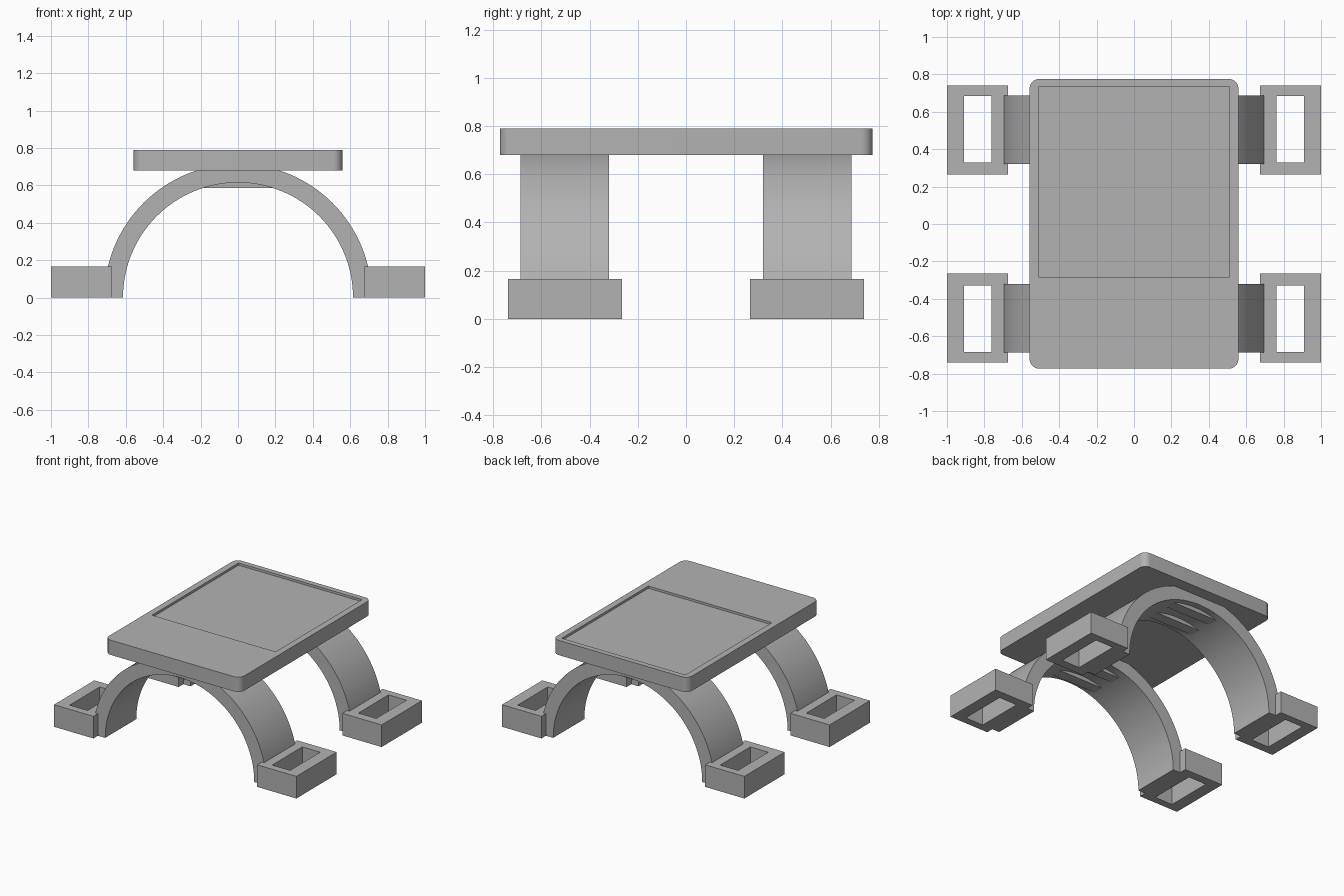
import bpy
import bmesh
from math import sin, cos, pi, radians

cube = bpy.data.objects.get("Cube")
if cube:
    bpy.data.objects.remove(cube, do_unlink=True)

grey = bpy.data.materials.new("mid_grey")
grey.use_nodes = True
colour = (0.45, 0.45, 0.45, 1)
grey.diffuse_color = colour
grey.node_tree.nodes["Principled BSDF"].inputs["Base Color"].default_value = colour


def rounded_rect(x0, x1, y0, y1, r=0.0, steps=0):
    """Counter-clockwise outline, one point per corner when steps is 0."""
    pts = []
    for i, (cx, cy) in enumerate([(x1 - r, y1 - r), (x0 + r, y1 - r),
                                  (x0 + r, y0 + r), (x1 - r, y0 + r)]):
        for k in range(steps + 1):
            a = (i + k / max(steps, 1)) * pi / 2
            pts.append((cx + r * cos(a), cy + r * sin(a)))
    return pts


def stack(name, loops, closed_ring=False):
    """Skin matching 3D loops; cap the ends, or join last to first."""
    bm = bmesh.new()
    rows = [[bm.verts.new(p) for p in loop] for loop in loops]
    n = len(rows[0])
    pairs = list(zip(rows, rows[1:]))
    if closed_ring:
        pairs.append((rows[-1], rows[0]))
    else:
        bm.faces.new(rows[0][::-1])
        bm.faces.new(rows[-1])
    for a, b in pairs:
        for i in range(n):
            j = (i + 1) % n
            bm.faces.new((a[i], a[j], b[j], b[i]))
    bmesh.ops.recalc_face_normals(bm, faces=bm.faces)
    mesh = bpy.data.meshes.new(name)
    bm.to_mesh(mesh)
    bm.free()
    mesh.materials.append(grey)
    obj = bpy.data.objects.new(name, mesh)
    bpy.context.collection.objects.link(obj)
    bpy.ops.object.select_all(action="DESELECT")
    obj.select_set(True)
    bpy.context.view_layer.objects.active = obj
    bpy.ops.object.shade_smooth_by_angle(angle=radians(30))
    return obj


def at_z(outline, z):
    return [(x, y, z) for x, y in outline]


# Rounded top plate with a shallow rectangular recess towards the back
edge = rounded_rect(-0.558, 0.558, -0.773, 0.775, 0.05, 8)
pocket = rounded_rect(-0.51, 0.51, -0.285, 0.735, 0.002, 8)
stack("top_plate", [at_z(edge, 0.68), at_z(edge, 0.79),
                    at_z(pocket, 0.79), at_z(pocket, 0.773)])

INNER, OUTER, SEGMENTS = 0.615, 0.715, 64
angles = [pi * i / SEGMENTS for i in range(SEGMENTS + 1)]

for side, end in ((-1, "front"), (1, "back")):
    # Half-round arch
    y0, y1 = sorted((side * 0.32, side * 0.687))
    arch = [[(r * cos(a), y, r * sin(a))
             for r, y in ((INNER, y0), (OUTER, y0), (OUTER, y1), (INNER, y1))]
            for a in angles]
    stack(end + "_arch", arch)

    # Flat crossbars under the crown of the arch
    for k, y in enumerate((0.42, 0.6)):
        bar = rounded_rect(-0.2, 0.2, side * y - 0.04, side * y + 0.04)
        stack(f"{end}_crossbar_{k + 1}", [at_z(bar, 0.585), at_z(bar, 0.69)])

    # Slotted feet at both ends of the arch
    for sx, hand in ((-1, "right"), (1, "left")):
        x0, x1 = sorted((sx * 0.675, sx * 1.0))
        f0, f1 = sorted((side * 0.265, side * 0.74))
        h0, h1 = sorted((sx * 0.762, sx * 0.91))
        s0, s1 = sorted((side * 0.33, side * 0.685))
        rim = rounded_rect(x0, x1, f0, f1)
        slot = rounded_rect(h0, h1, s0, s1)
        stack(f"{end}_{hand}_foot",
              [at_z(rim, 0), at_z(rim, 0.165), at_z(slot, 0.165), at_z(slot, 0)],
              closed_ring=True)
